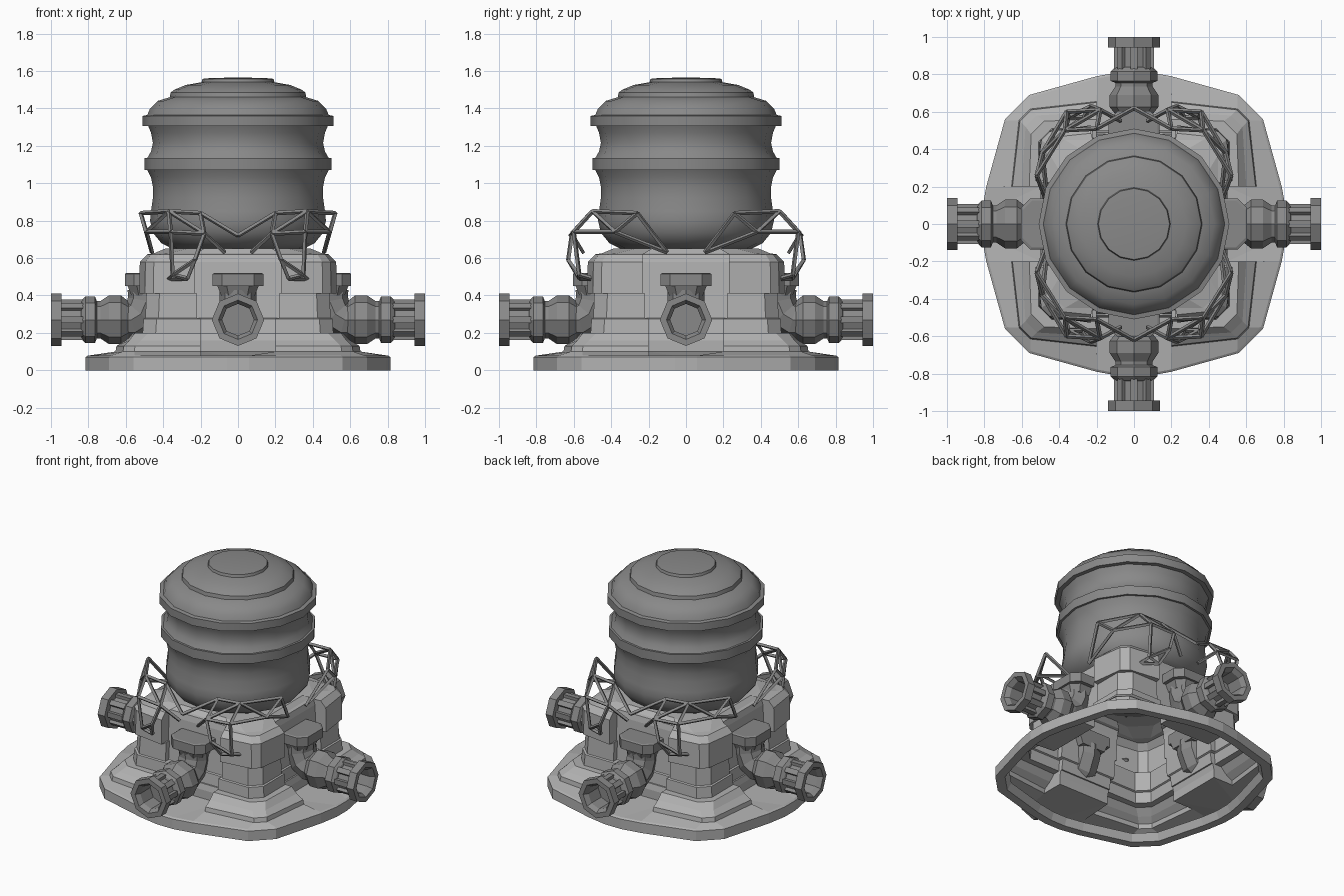
import bpy, math
from mathutils import Matrix, Vector

if "Cube" in bpy.data.objects:
    bpy.data.objects.remove(bpy.data.objects["Cube"])


def grey(name, v):
    m = bpy.data.materials.new(name)
    m.diffuse_color = (v, v, v, 1)
    m.use_nodes = True
    m.node_tree.nodes["Principled BSDF"].inputs["Base Color"].default_value = m.diffuse_color
    return m


STONE = grey("light_grey", 0.44)
METAL = grey("dark_grey", 0.25)


def make(name, verts, faces, smooth=False, mat=None, paint=METAL):
    me = bpy.data.meshes.new(name)
    me.from_pydata([tuple(mat @ Vector(v)) if mat else v for v in verts], [], faces)
    me.update()
    me.materials.append(paint)
    ob = bpy.data.objects.new(name, me)
    bpy.context.collection.objects.link(ob)
    bpy.ops.object.select_all(action='DESELECT')
    bpy.context.view_layer.objects.active = ob
    ob.select_set(True)
    bpy.ops.object.mode_set(mode='EDIT')
    bpy.ops.mesh.select_all(action='SELECT')
    bpy.ops.mesh.remove_doubles(threshold=0.0005)
    bpy.ops.mesh.normals_make_consistent(inside=False)
    bpy.ops.object.mode_set(mode='OBJECT')
    if smooth:
        bpy.ops.object.shade_smooth_by_angle(angle=math.radians(30))
    return ob


def loft(name, rings, cap=False, smooth=False, mat=None, paint=METAL):
    n = len(rings[0])
    verts = [v for r in rings for v in r]
    faces = [(i * n + j, i * n + (j + 1) % n, (i + 1) * n + (j + 1) % n, (i + 1) * n + j)
             for i in range(len(rings) - 1) for j in range(n)]
    if cap:
        faces += [tuple(range(n)), tuple(range(len(verts) - n, len(verts)))]
    return make(name, verts, faces, smooth, mat, paint)


def lathe(name, profile, sides, smooth=False, mat=None):
    rings = [[(r * math.cos(2 * math.pi * k / sides), r * math.sin(2 * math.pi * k / sides), z)
              for k in range(sides)] for r, z in profile]
    return loft(name, rings, False, smooth, mat)


def chamfer_block(name, levels, mat):
    # each level: x0, x1, half width, chamfer, z
    return loft(name, [[(x0, -w, z), (x1 - c, -w, z), (x1, -w + c, z),
                        (x1, w - c, z), (x1 - c, w, z), (x0, w, z)]
                       for x0, x1, w, c, z in levels], True, False, mat)


def tubes(name, paths, radius, res):
    cu = bpy.data.curves.new(name, 'CURVE')
    cu.dimensions = '3D'
    cu.bevel_depth = radius
    cu.bevel_resolution = res
    cu.use_fill_caps = True
    cu.materials.append(METAL)
    for p in paths:
        sp = cu.splines.new('POLY')
        sp.points.add(len(p) - 1)
        for q, co in zip(sp.points, p):
            q.co = (*co, 1)
        sp.use_smooth = False
    ob = bpy.data.objects.new(name, cu)
    bpy.context.collection.objects.link(ob)
    bpy.ops.object.select_all(action='DESELECT')
    bpy.context.view_layer.objects.active = ob
    ob.select_set(True)
    bpy.ops.object.convert(target='MESH')
    return ob


def four(points, z):
    # repeat one quarter outline around the z axis
    out = []
    for k in range(4):
        for x, y in points:
            for _ in range(k):
                x, y = -y, x
            out.append((x, y, z))
    return out


# ground plate outline and stepped body outline (corner towers, pipe notches)
def plate_ring(s, z):
    q = [(0.815, 0.06), (0.79, 0.20), (0.69, 0.56), (0.56, 0.69), (0.20, 0.79), (0.06, 0.815)]
    return four([(x * s, y * s) for x, y in q], z)


def body_ring(z, w, n, h, c, t=0):
    return four([(n, h), (w, h), (w - t, w - c), (w - c, w - t), (h, w), (h, n)], z)


# one open-bottomed shell: plate rim, skirt tiers, columns, towers, shoulder
loft("base_body", [plate_ring(s, z) for s, z in
     [(0.90, 0.05), (0.93, 0), (1, 0), (1, 0.07), (0.985, 0.078)]] + [body_ring(*l) for l in [
    (0.10, 0.655, 0.50, 0.20, 0.10, 0.04), (0.13, 0.65, 0.50, 0.20, 0.10, 0.04),
    (0.16, 0.60, 0.50, 0.20, 0.08, 0.02), (0.20, 0.56, 0.49, 0.20, 0.08, 0.01),
    (0.20, 0.51, 0.48, 0.20, 0.07), (0.275, 0.505, 0.47, 0.20, 0.07),
    (0.28, 0.495, 0.46, 0.22, 0.07), (0.41, 0.49, 0.45, 0.22, 0.07),
    (0.41, 0.528, 0.45, 0.23, 0.075, 0.03), (0.58, 0.525, 0.44, 0.23, 0.075, 0.03),
    (0.62, 0.485, 0.43, 0.23, 0.06, 0.02), (0.625, 0.45, 0.41, 0.22, 0.08),
    (0.65, 0.39, 0.38, 0.18, 0.12), (0.65, 0.30, 0.30, 0.13, 0.12)]], paint=STONE)

# pressure vessel
lathe("vessel", [
    (0, 0.64), (0.35, 0.65), (0.41, 0.68), (0.455, 0.735), (0.47, 0.80), (0.465, 0.85),
    (0.455, 0.92), (0.455, 0.98), (0.465, 1.03), (0.485, 1.07), (0.50, 1.07), (0.50, 1.135),
    (0.485, 1.135), (0.465, 1.17), (0.455, 1.215), (0.465, 1.27), (0.48, 1.305), (0.51, 1.305),
    (0.51, 1.36), (0.485, 1.365), (0.47, 1.40), (0.43, 1.44), (0.365, 1.46), (0.36, 1.485),
    (0.34, 1.50), (0.28, 1.525), (0.195, 1.54), (0.19, 1.558), (0.14, 1.563), (0, 1.565)],
    16, True)

# four outlets, each with cap, elbow, ball, coupling and flange
for k in range(4):
    turn = Matrix.Rotation(k * math.pi / 2, 4, 'Z')
    axis = turn @ Matrix.Translation((0, 0, 0.27)) @ Matrix.Rotation(math.pi / 2, 4, 'Y')
    chamfer_block("outlet_cap", [(0.40, 0.605, 0.135, 0.05, 0.45),
                                 (0.40, 0.605, 0.135, 0.05, 0.515),
                                 (0.40, 0.595, 0.125, 0.05, 0.52)], turn)
    chamfer_block("outlet_neck", [(0.40, 0.57, 0.09, 0.04, 0.40),
                                  (0.40, 0.59, 0.11, 0.05, 0.45)], turn)
    tubes("outlet_elbow", [[turn @ Vector((x, 0, z)) for x, z in
          [(0.49, 0.43), (0.49, 0.37), (0.52, 0.30), (0.57, 0.27), (0.64, 0.27)]]], 0.10, 2)
    lathe("outlet_pipe", [
        (0.09, 0.575), (0.13, 0.625), (0.13, 0.69), (0.10, 0.735), (0.10, 0.755),
        (0.125, 0.765), (0.125, 0.815), (0.105, 0.835), (0.09, 0.84), (0.09, 0.945),
        (0.14, 0.945), (0.14, 1.0), (0.105, 1.0), (0.085, 0.97), (0.085, 0.86), (0, 0.86)],
        8, False, axis)
    for j in range(8):
        spin = axis @ Matrix.Rotation(j * math.pi / 4, 4, 'Z')
        loft("pipe_rib", [[(0.087, -0.018, z), (0.108, -0.018, z), (0.108, 0.018, z),
                           (0.087, 0.018, z)] for z in (0.83, 0.95)], True, False, spin)

# wire cage: one quarter of nodes and struts, mirrored both ways
N = dict(a=(0.52, 0.26, 0.84), b=(0.46, 0.10, 0.63), c=(0.37, 0.50, 0.85),
         d=(0.20, 0.51, 0.84), e=(0, 0.62, 0.72), f=(0.18, 0.61, 0.73),
         g=(0.36, 0.60, 0.74), h=(0.23, 0.63, 0.59), i=(0.35, 0.57, 0.51),
         j=(0.27, 0.57, 0.49), k=(0.07, 0.55, 0.63), m=(0.49, 0.38, 0.74),
         p=(0.37, 0.50, 0.49))
struts = ["acd", "ab", "cf", "df", "de", "fk", "fh", "cg", "gf", "hj", "gi", "hi", "ij",
          "am", "mg", "mb", "jp", "ip", "cm"]
paths = [[(N[q][0] * sx, N[q][1] * sy, N[q][2]) for q in s]
         for s in struts for sx in (1, -1) for sy in (1, -1)]
tubes("wire_cage", paths, 0.012, 0)
